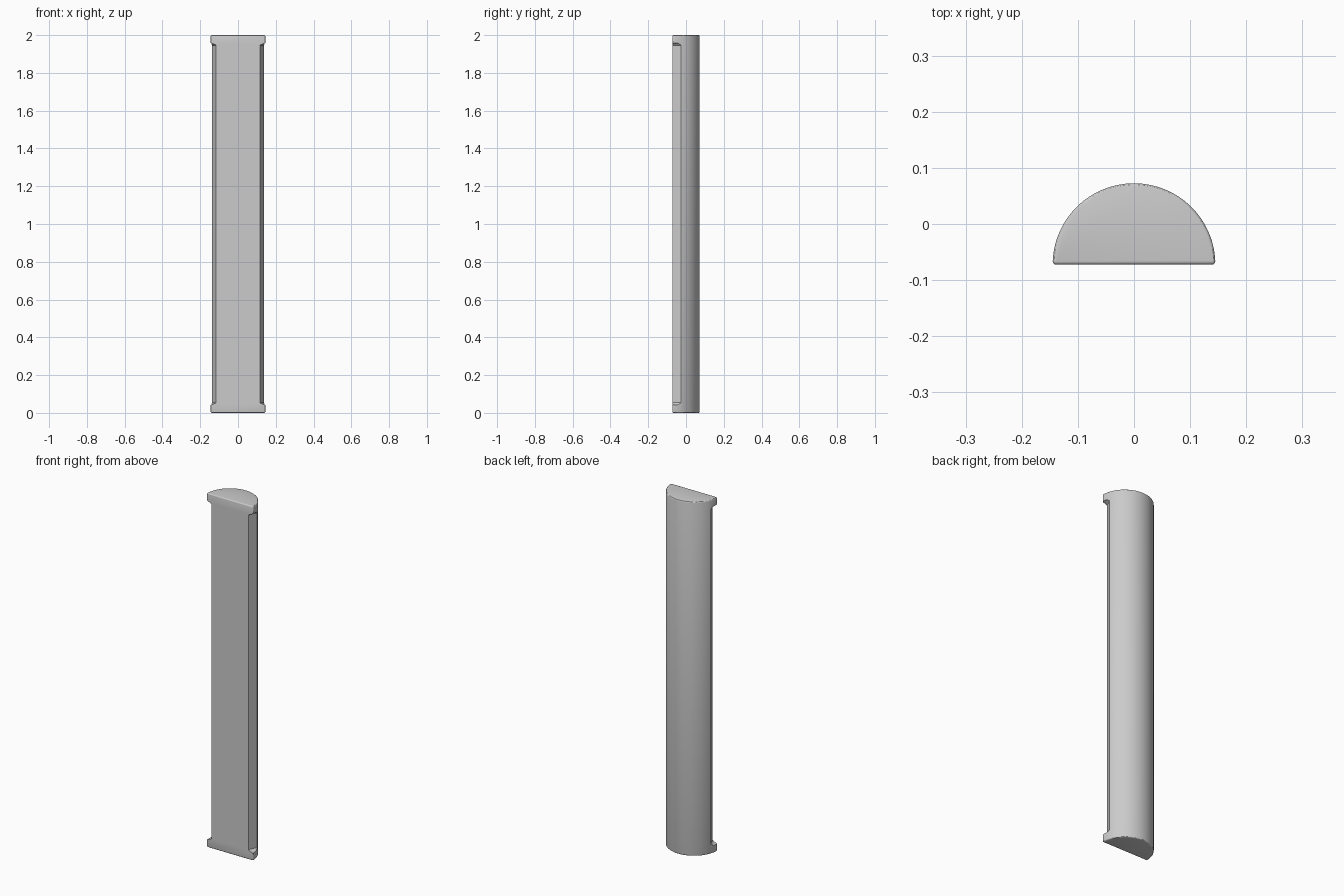
import bpy, bmesh, math

cube = bpy.data.objects.get("Cube")
if cube:
    bpy.data.objects.remove(cube, do_unlink=True)

RADIUS, HEIGHT, FRONT = 0.145, 2.0, -0.0725

grey = bpy.data.materials.new("plain_grey")
grey.use_nodes = True
colour = (0.6, 0.6, 0.6, 1)
grey.diffuse_color = colour
grey.node_tree.nodes["Principled BSDF"].inputs["Base Color"].default_value = colour


def add_object(name, bm):
    bmesh.ops.recalc_face_normals(bm, faces=bm.faces)
    mesh = bpy.data.meshes.new(name)
    bm.to_mesh(mesh)
    bm.free()
    mesh.materials.append(grey)
    obj = bpy.data.objects.new(name, mesh)
    bpy.context.collection.objects.link(obj)
    return obj


# Half-round bar, extruded upwards from its D-shaped section
bm = bmesh.new()
steps = 64
section = [bm.verts.new((RADIUS * math.cos(math.pi * i / steps),
                         FRONT + RADIUS * math.sin(math.pi * i / steps), 0))
           for i in range(steps + 1)]
base = bm.faces.new(section)
top = bmesh.ops.extrude_face_region(bm, geom=[base])["geom"]
bmesh.ops.translate(bm, verts=[v for v in top if isinstance(v, bmesh.types.BMVert)],
                    vec=(0, 0, HEIGHT))
bar = add_object("half_round_bar", bm)

# Softened rims
bevel = bar.modifiers.new("soft_edges", "BEVEL")
bevel.width = 0.006
bevel.segments = 3
bevel.limit_method = "ANGLE"
bevel.angle_limit = math.radians(40)


# Slanted cutter that shaves a front corner, leaving flared end caps
def corner_cutter(name, side):
    bm = bmesh.new()
    profile = [(0.107, -0.093, 0.055), (0.146, -0.005, 0.055),
               (0.165, -0.005, 0.035), (0.165, -0.093, 0.035)]
    for x, y, inset in profile:
        for z in (inset, HEIGHT - inset):
            bm.verts.new((side * x, y, z))
    bmesh.ops.convex_hull(bm, input=bm.verts)
    cutter = add_object(name, bm)
    cutter.hide_render = True
    cutter.hide_set(True)
    cutter.display_type = "WIRE"
    cut = bar.modifiers.new(name, "BOOLEAN")
    cut.operation = "DIFFERENCE"
    cut.solver = "EXACT"
    cut.object = cutter


for name, side in (("left_corner_cutter", 1), ("right_corner_cutter", -1)):
    corner_cutter(name, side)

# Bake the cuts, then shade smooth with sharp edges kept
bpy.ops.object.select_all(action="DESELECT")
bar.select_set(True)
bpy.context.view_layer.objects.active = bar
for modifier in list(bar.modifiers):
    bpy.ops.object.modifier_apply(modifier=modifier.name)
bpy.ops.object.shade_smooth_by_angle(angle=math.radians(30))
